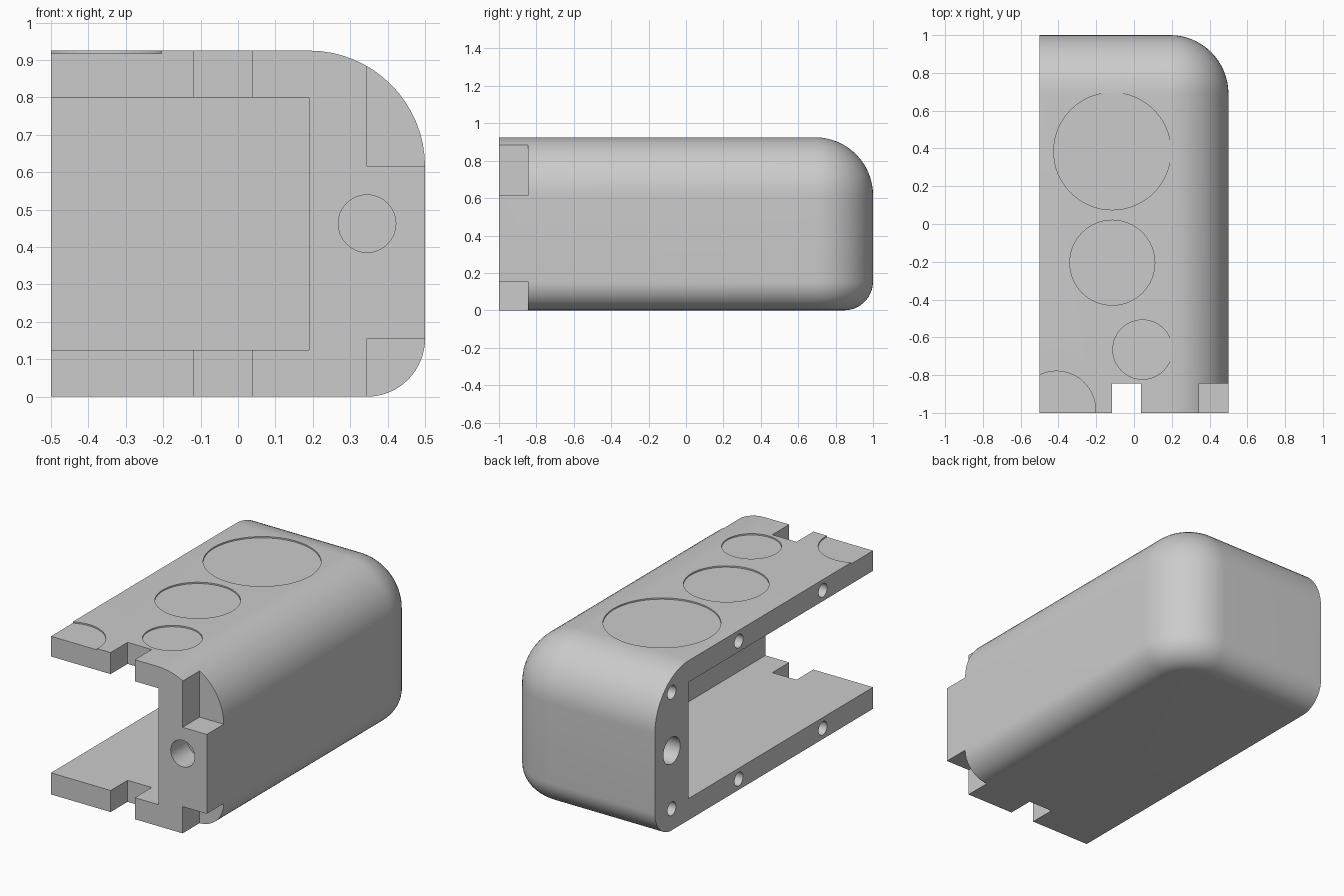
import bpy, bmesh
from math import sin, cos, pi
from mathutils import Matrix, Vector

cube = bpy.data.objects.get("Cube")
if cube:
    bpy.data.objects.remove(cube, do_unlink=True)

H = 0.925        # body height
R = 0.31         # top and upright corner radius, also wall thickness
RB = 0.155       # bottom edge radius, also notch size
N = 16           # steps per quarter round

grey = bpy.data.materials.new("plain grey")
grey.use_nodes = True
colour = (0.6, 0.6, 0.6, 1)
grey.diffuse_color = colour
grey.node_tree.nodes["Principled BSDF"].inputs["Base Color"].default_value = colour


def make_object(name, bm):
    bmesh.ops.recalc_face_normals(bm, faces=bm.faces)
    mesh = bpy.data.meshes.new(name)
    bm.to_mesh(mesh)
    bm.free()
    mesh.materials.append(grey)
    obj = bpy.data.objects.new(name, mesh)
    bpy.context.collection.objects.link(obj)
    return obj


def ring(bm, z, inset):
    """Plan outline with a rounded back corner; only right and back sides inset."""
    pts = [(-0.5, -1), (0.5 - inset, -1)]
    for i in range(N + 1):
        a = i / N * pi / 2
        pts.append((0.5 - R + (R - inset) * cos(a), 1 - R + (R - inset) * sin(a)))
    pts.append((-0.5, 1 - inset))
    return [bm.verts.new((x, y, z)) for x, y in pts]


# Body: stacked outlines that follow the bottom and top rounds
bm = bmesh.new()
quarter = [i / N * pi / 2 for i in range(N + 1)]
levels = [(RB * (1 - cos(a)), RB * (1 - sin(a))) for a in quarter]
levels += [(H - R + R * sin(a), R * (1 - cos(a))) for a in quarter]
rings = [ring(bm, z, d) for z, d in levels]
for low, high in zip(rings, rings[1:]):
    for i in range(len(low)):
        j = (i + 1) % len(low)
        bm.faces.new((low[i], low[j], high[j], high[i]))
bm.faces.new(rings[0][::-1])
bm.faces.new(rings[-1])
bmesh.ops.remove_doubles(bm, verts=bm.verts, dist=0.0005)
body = make_object("half_shell_body", bm)


def cut(bm):
    cutter = make_object("cutter", bm)
    cutter.hide_render = True
    mod = body.modifiers.new("cut", 'BOOLEAN')
    mod.operation = 'DIFFERENCE'
    mod.solver = 'EXACT'
    mod.object = cutter
    bpy.context.view_layer.objects.active = body
    bpy.ops.object.modifier_apply(modifier=mod.name)
    bpy.data.objects.remove(cutter, do_unlink=True)


def cut_box(low, high):
    low, high = Vector(low), Vector(high)
    bm = bmesh.new()
    bmesh.ops.create_cube(bm, size=1, matrix=Matrix.Translation((low + high) / 2)
                          @ Matrix.Diagonal((*(high - low), 1)))
    cut(bm)


def cut_round(centre, radius, depth, axis, sides=32):
    """Round recess reaching the given depth either side of its centre."""
    turn = {'X': Matrix.Rotation(pi / 2, 4, 'Y'),
            'Y': Matrix.Rotation(pi / 2, 4, 'X'), 'Z': Matrix()}[axis]
    bm = bmesh.new()
    bmesh.ops.create_cone(bm, cap_ends=True, segments=sides, radius1=radius, radius2=radius,
                          depth=2 * depth, matrix=Matrix.Translation(centre) @ turn)
    cut(bm)


# Inner chamber, open to the front and left
cut_box((-1, -2, 0.125), (0.19, 0.69, 0.8))

# Front notches: one through both walls, two at the rounded corners
NOTCH = RB - 1
cut_box((-0.117, -2, -1), (0.038, NOTCH, 2))
cut_box((0.345, -2, H - R), (1, NOTCH, 2))
cut_box((0.345, -2, -1), (1, NOTCH, RB))

# Peg holes in the front and the left mating face
cut_round((0.345, -1, H / 2), 0.077, 0.155, 'Y')
cut_round((-0.5, 0.845, H / 2), 0.077, 0.155, 'X')
for y, z in [(0.845, 0.125), (0.845, 0.8)]:
    cut_round((-0.5, y, z), 0.039, 0.155, 'X')
for y in (0.23, -0.54):
    for z in (0.0625, 0.8625):
        cut_round((-0.5, y, z), 0.039, 0.155, 'X')

# Shallow round recesses on the top
for x, y, r in [(-0.115, 0.385, 0.31), (-0.115, -0.205, 0.225),
                (0.045, -0.665, 0.157), (-0.41, -0.985, 0.206)]:
    cut_round((x, y, H), r, 0.008, 'Z', 64)

# Smooth rounds with crisp edges
bpy.ops.object.select_all(action='DESELECT')
body.select_set(True)
bpy.context.view_layer.objects.active = body
bpy.ops.object.shade_smooth_by_angle(angle=pi / 6)
